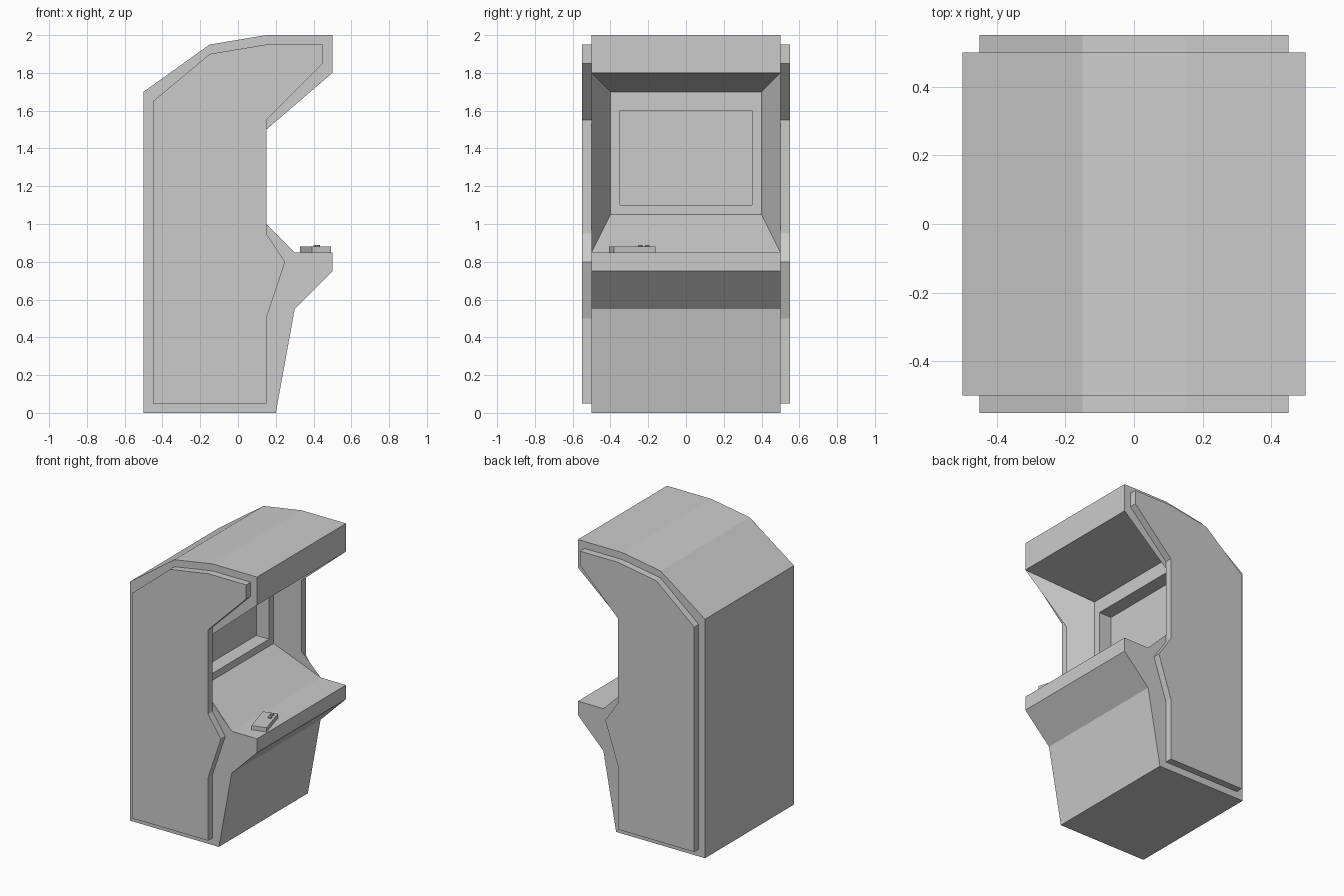
import bpy, bmesh, math
from mathutils import Matrix

if "Cube" in bpy.data.objects:
    bpy.data.objects.remove(bpy.data.objects["Cube"])


def finish(name, bm):
    bmesh.ops.recalc_face_normals(bm, faces=bm.faces)
    mesh = bpy.data.meshes.new(name)
    bm.to_mesh(mesh)
    bm.free()
    obj = bpy.data.objects.new(name, mesh)
    bpy.context.collection.objects.link(obj)
    return obj


def ring(bm, profile, y):
    return [bm.verts.new((x, y, z)) for x, z in profile]


# Cabinet body: side profile (x, z); points 5 to 8 border the front opening
outline = [(-0.5, 0), (0.2, 0), (0.3, 0.55), (0.5, 0.75), (0.5, 0.85),
           (0.3, 0.85), (0.15, 1.0), (0.15, 1.5), (0.5, 1.8),
           (0.5, 2.0), (0.15, 2.0), (-0.15, 1.95), (-0.5, 1.7)]
bm = bmesh.new()
near, far = ring(bm, outline, -0.5), ring(bm, outline, 0.5)
bm.faces.new(near)
bm.faces.new(far)
n = len(outline)
for i in range(n):
    if i not in (5, 6, 7):
        j = (i + 1) % n
        bm.faces.new((near[i], near[j], far[j], far[i]))

# Funnel-shaped opening down to the screen surround
bezel_near = ring(bm, [(0, 1.05), (0, 1.7)], -0.4)
bezel_far = ring(bm, [(0, 1.05), (0, 1.7)], 0.4)
for side, bezel in ((near, bezel_near), (far, bezel_far)):
    bm.faces.new(side[5:9] + [bezel[1], bezel[0]])
bm.faces.new((near[5], far[5], bezel_far[0], bezel_near[0]))
bm.faces.new((near[8], far[8], bezel_far[1], bezel_near[1]))

# Surround and recessed screen, as nested rectangles
loop = [bezel_near[0], bezel_far[0], bezel_far[1], bezel_near[1]]
for x in (0, -0.1):
    inner = [bm.verts.new((x, y, z)) for y, z in
             ((-0.35, 1.1), (0.35, 1.1), (0.35, 1.6), (-0.35, 1.6))]
    for i in range(4):
        j = (i + 1) % 4
        bm.faces.new((loop[i], loop[j], inner[j], inner[i]))
    loop = inner
bm.faces.new(loop)
finish("cabinet_body", bm)

# Raised side panels
panel = [(-0.45, 0.05), (0.15, 0.05), (0.15, 0.5), (0.25, 0.8), (0.15, 0.95),
         (0.15, 1.55), (0.45, 1.85), (0.45, 1.95), (0.15, 1.95),
         (-0.15, 1.9), (-0.45, 1.65)]
for name, s in (("left_side_panel", -1), ("right_side_panel", 1)):
    bm = bmesh.new()
    a, b = ring(bm, panel, s * 0.5), ring(bm, panel, s * 0.55)
    bm.faces.new(a)
    bm.faces.new(b)
    for i in range(len(panel)):
        j = (i + 1) % len(panel)
        bm.faces.new((a[i], a[j], b[j], b[i]))
    finish(name, bm)

# Small control pad, turned on the deck
bm = bmesh.new()
bmesh.ops.create_cube(bm, size=1)
bm.transform(Matrix.Translation((0.41, -0.285, 0.865))
             @ Matrix.Rotation(math.radians(16), 4, 'Z')
             @ Matrix.Diagonal((0.104, 0.228, 0.03, 1)))
finish("control_pad", bm)

# Two buttons on the pad
for i, (x, y) in enumerate(((0.422, -0.243), (0.411, -0.204))):
    bm = bmesh.new()
    bmesh.ops.create_cone(bm, cap_ends=True, segments=8, radius1=0.012,
                          radius2=0.012, depth=0.02,
                          matrix=Matrix.Translation((x, y, 0.88)))
    finish(f"button_{i + 1}", bm)
